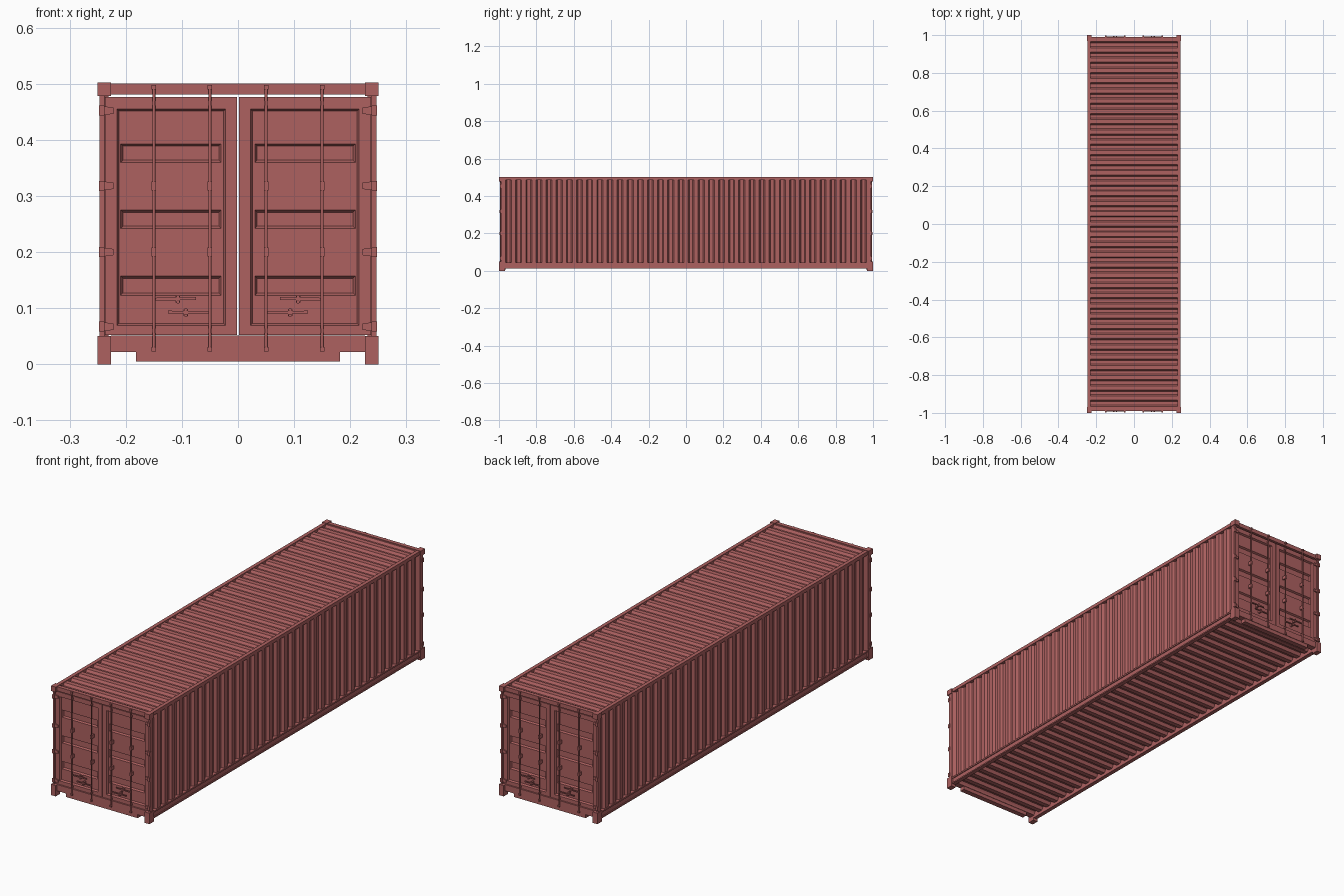
import bpy, bmesh
from mathutils import Matrix, Vector

cube = bpy.data.objects.get("Cube")
if cube:
    bpy.data.objects.remove(cube, do_unlink=True)

RED = (0.42, 0.12, 0.118, 1)
paint = bpy.data.materials.new("container red")
paint.use_nodes = True
paint.diffuse_color = RED
paint.node_tree.nodes["Principled BSDF"].inputs["Base Color"].default_value = RED


def finish(name, bm, mirror="xy"):
    """Turn a bmesh into an object mirrored about the given axes."""
    mesh = bpy.data.meshes.new(name)
    bm.to_mesh(mesh)
    bm.free()
    mesh.materials.append(paint)
    obj = bpy.data.objects.new(name, mesh)
    bpy.context.collection.objects.link(obj)
    if mirror:
        mod = obj.modifiers.new("Mirror", "MIRROR")
        mod.use_axis = ["x" in mirror, "y" in mirror, False]
        mod.use_mirror_merge = False
    return obj


def add_box(bm, x, y, z):
    size = Matrix.Diagonal((x[1] - x[0], y[1] - y[0], z[1] - z[0], 1))
    mid = Vector((sum(x) / 2, sum(y) / 2, sum(z) / 2))
    return bmesh.ops.create_cube(bm, size=1, matrix=Matrix.Translation(mid) @ size)["verts"]


def add_rod(bm, x, y, z, radius, axis="Z"):
    """Cylinder along z, or along y when axis is Y."""
    span = z if axis == "Z" else y
    at = Vector((x, y, sum(z) / 2)) if axis == "Z" else Vector((x, sum(y) / 2, z))
    turn = Matrix() if axis == "Z" else Matrix.Rotation(1.5708, 4, "X")
    bmesh.ops.create_cone(bm, cap_ends=True, segments=12, radius1=radius, radius2=radius,
                          depth=span[1] - span[0], matrix=Matrix.Translation(at) @ turn)


def boxes(name, items, mirror="xy"):
    bm = bmesh.new()
    for item in items:
        add_box(bm, *item)
    return finish(name, bm, mirror)


def facing(bm, direction):
    """Make every face look towards the given direction."""
    bm.normal_update()
    for face in bm.faces:
        if face.normal.dot(direction) < 0:
            face.normal_flip()


# Corrugated sheets
RIBS, HALF = 36, 0.976
PITCH = 2 * HALF / RIBS


def corrugated(name, place, direction, mirror):
    """place(y, depth, side) gives the point on either long edge of the sheet."""
    bm = bmesh.new()
    rows = []
    for i in range(RIBS):
        for t, depth in ((0, 0), (0.2, 0), (0.34, 1), (0.66, 1), (0.8, 0)):
            y = -HALF + (i + t) * PITCH
            rows.append([bm.verts.new(place(y, depth, s)) for s in (0, 1)])
    rows.append([bm.verts.new(place(HALF, 0, s)) for s in (0, 1)])
    for a, b in zip(rows, rows[1:]):
        bm.faces.new((a[0], b[0], b[1], a[1]))
    facing(bm, Vector(direction))
    return finish(name, bm, mirror)


corrugated("side_wall", lambda y, d, s: (0.243 - 0.012 * d, y, (0.04, 0.488)[s]), (1, 0, 0), "x")
corrugated("roof", lambda y, d, s: ((-0.232, 0.232)[s], y, 0.497 - 0.011 * d), (0, 0, 1), "")
corrugated("floor", lambda y, d, s: ((-0.23, 0.23)[s], y, 0.026 + 0.014 * d), (0, 0, -1), "")

# Frame
boxes("corner_fitting", [((0.226, 0.25), (-1, -0.968), (0, 0.05)),
                         ((0.226, 0.25), (-1, -0.968), (0.478, 0.502))])
boxes("corner_post", [((0.238, 0.247), (-0.99, -0.968), (0.05, 0.478))])
boxes("top_side_rail", [((0.229, 0.246), (-0.97, 0.97), (0.484, 0.5))], "x")
boxes("bottom_side_rail", [((0.228, 0.243), (-0.97, 0.97), (0.012, 0.045)),
                           ((0.228, 0.247), (-0.97, 0.97), (0.012, 0.018)),
                           ((0.228, 0.247), (-0.97, 0.97), (0.038, 0.045))], "x")
boxes("end_header", [((-0.226, 0.226), (-0.99, -0.972), (0.481, 0.5))], "y")
boxes("end_sill", [((-0.226, 0.226), (-0.99, -0.962), (0.022, 0.051)),
                   ((-0.182, 0.182), (-0.988, -0.964), (0.005, 0.022))], "y")

# Doors: rim rings stepping in to a panel with pressed bands
FACE, PANEL = -0.985, -0.977
door = bmesh.new()


def ring(x0, x1, z0, z1, y):
    return [door.verts.new(p) for p in ((x0, y, z0), (x1, y, z0), (x1, y, z1), (x0, y, z1))]


loops = [ring(0.0015, 0.237, 0.052, 0.476, -0.965),
         ring(0.0015, 0.237, 0.052, 0.476, FACE),
         ring(0.022, 0.216, 0.069, 0.455, FACE),
         ring(0.026, 0.212, 0.073, 0.451, PANEL)]
for a, b in zip(loops, loops[1:]):
    for i in range(4):
        j = (i + 1) % 4
        door.faces.new((a[i], a[j], b[j], b[i]))
columns = (0.026, 0.03, 0.209, 0.212)
heights = (0.073, 0.123, 0.157, 0.242, 0.275, 0.36, 0.393, 0.451)
grid = [[door.verts.new((x, PANEL, z)) for x in columns] for z in heights]
bands = []
for r in range(len(heights) - 1):
    for c in range(3):
        face = door.faces.new((grid[r][c], grid[r][c + 1], grid[r + 1][c + 1], grid[r + 1][c]))
        if c == 1 and r % 2:
            bands.append(face)
door.normal_update()
bmesh.ops.inset_individual(door, faces=bands, thickness=0.006, depth=-0.008)
finish("door", door)

# Hinges: a leaf on the door, tapering, and a knuckle on the post
hinges = bmesh.new()
for z in (0.067, 0.2, 0.318, 0.452):
    leaf = add_box(hinges, (0.222, 0.24), (-0.99, -0.984), (z - 0.008, z + 0.008))
    for v in leaf:
        if v.co.x < 0.23:
            v.co.z = z + (v.co.z - z) * 0.7
    add_box(hinges, (0.238, 0.248), (-0.995, -0.984), (z - 0.009, z + 0.009))
finish("door_hinges", hinges)

# Locking bars with end cams and guide brackets
bars = bmesh.new()
for x in (0.05, 0.15):
    add_rod(bars, x, -0.992, (0.024, 0.498), 0.0028)
    for z in (0.027, 0.494):
        add_box(bars, (x - 0.004, x + 0.004), (-0.997, -0.986), (z - 0.004, z + 0.004))
    for z in (0.2, 0.318):
        add_box(bars, (x - 0.004, x + 0.004), (-0.997, -0.976), (z - 0.008, z + 0.008))
    for z in (0.06, 0.465):
        add_box(bars, (x - 0.003, x + 0.003), (-0.994, -0.984), (z - 0.004, z + 0.004))
finish("locking_bars", bars)

# Handles with a hub and catch
handles = bmesh.new()
for start, end, hub, z in ((0.075, 0.15, 0.107, 0.116), (0.125, 0.05, 0.093, 0.092)):
    grip = add_box(handles, (min(start, end), max(start, end)), (-0.993, -0.989),
                   (z - 0.0025, z + 0.0025))
    for v in grip:
        if abs(v.co.x - start) < 0.01:
            v.co.z += 0.001
    add_box(handles, (hub - 0.004, hub + 0.004), (-0.991, -0.976), (z - 0.006, z + 0.006))
    add_rod(handles, hub, (-0.995, -0.976), z + 0.005, 0.003, "Y")
    add_rod(handles, hub, (-0.995, -0.976), z - 0.005, 0.003, "Y")
finish("door_handles", handles)
